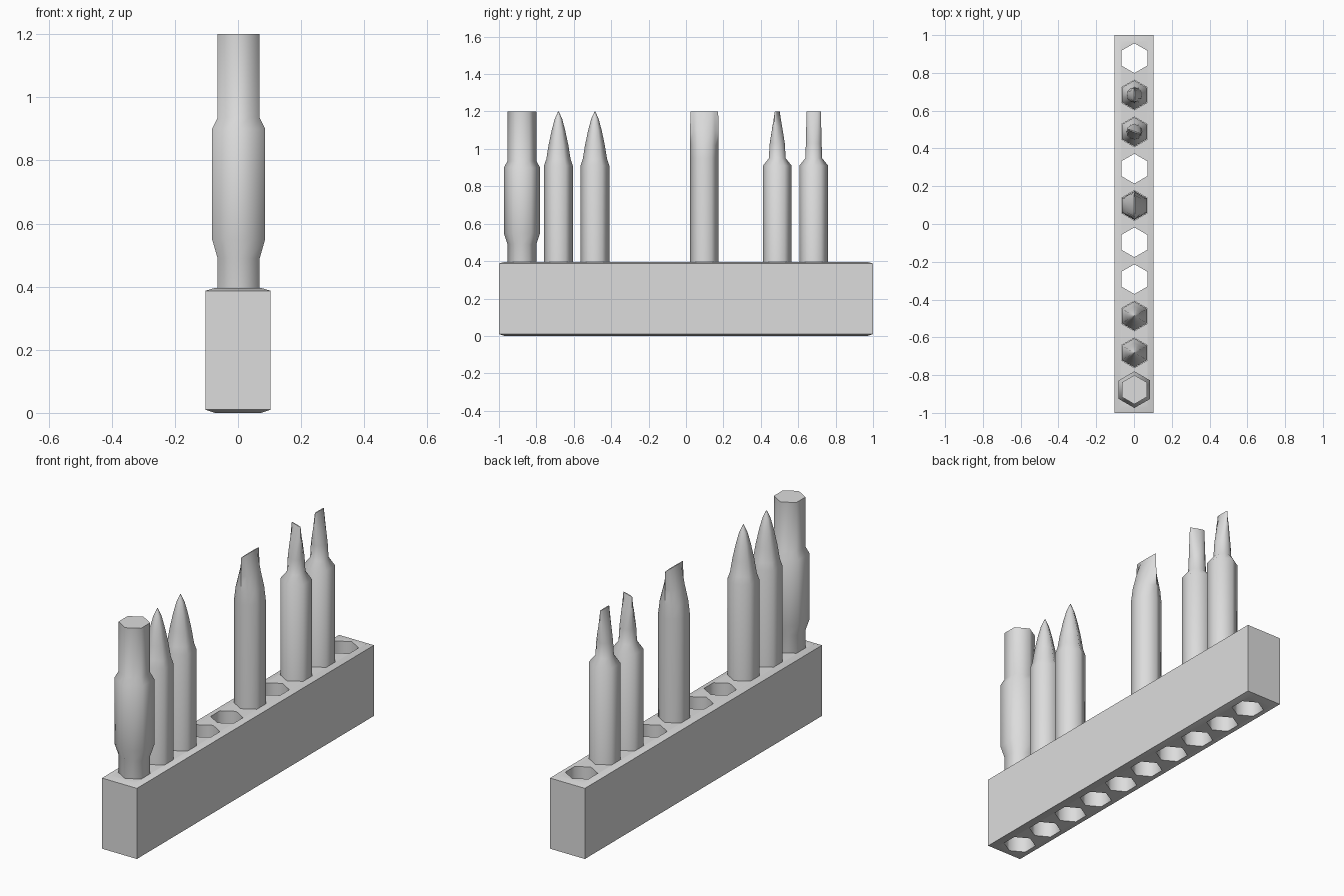
import bpy, bmesh, math

cube = bpy.data.objects.get("Cube")
if cube:
    bpy.data.objects.remove(cube, do_unlink=True)

GREY = (0.72, 0.72, 0.72, 1)
grey = bpy.data.materials.new("plain_grey")
grey.use_nodes = True
grey.diffuse_color = GREY
grey.node_tree.nodes["Principled BSDF"].inputs["Base Color"].default_value = GREY

SIDES = 12
PITCH = 0.195
FIRST = -0.877
AXIS_X = 0.002
SHAFT = 0.077
BASE = 0.2
TOP = 1.2


def add_object(name, bm):
    bmesh.ops.recalc_face_normals(bm, faces=bm.faces)
    mesh = bpy.data.meshes.new(name)
    bm.to_mesh(mesh)
    bm.free()
    mesh.materials.append(grey)
    obj = bpy.data.objects.new(name, mesh)
    bpy.context.collection.objects.link(obj)
    return obj


def select(obj):
    bpy.ops.object.select_all(action='DESELECT')
    obj.select_set(True)
    bpy.context.view_layer.objects.active = obj


def smooth(obj):
    select(obj)
    bpy.ops.object.shade_smooth_by_angle(angle=math.radians(65))


def ring(bm, y, z, rx, ry, hexagonal, turn=0.0):
    """Closed ring, hexagonal or elliptical, its long axis turned from y."""
    verts = []
    for i in range(SIDES):
        a = math.tau * i / SIDES - turn
        r = math.cos(math.pi / 6) if hexagonal and i % 2 else 1
        px, py = -rx * r * math.sin(a), ry * r * math.cos(a)
        verts.append(bm.verts.new((AXIS_X + px * math.cos(turn) - py * math.sin(turn),
                                   y + px * math.sin(turn) + py * math.cos(turn), z)))
    return verts


def loft(bm, rings):
    for low, high in zip(rings, rings[1:]):
        for i in range(len(low)):
            j = (i + 1) % len(low)
            bm.faces.new((low[i], low[j], high[j], high[i]))
    bm.faces.new(rings[0][::-1])
    bm.faces.new(rings[-1])


def bit(name, slot, sections):
    """Sections are (z, x radius, y radius, hexagonal, turn)."""
    bm = bmesh.new()
    y = FIRST + PITCH * slot
    loft(bm, [ring(bm, y, *s) for s in sections])
    smooth(add_object(name, bm))


def hex_rows(rows):
    return [(z, r, r, True) for z, r in rows]


# Holder block with slightly raised top and bottom plates
bm = bmesh.new()
layers = []
for z, inset in ((0, 0.03), (0.01, 0), (0.387, 0), (0.396, 0.03)):
    x, y = 0.103 - inset, 1 - inset
    layers.append([bm.verts.new((sx * x, sy * y, z))
                   for sx, sy in ((-1, -1), (1, -1), (1, 1), (-1, 1))])
loft(bm, layers)
holder = add_object("holder_block", bm)

# Ten hexagonal through holes
bm = bmesh.new()
for slot in range(10):
    y = FIRST + PITCH * slot
    loft(bm, [ring(bm, y, z, 0.079, 0.079, True) for z in (-0.1, 0.5)])
cutter = add_object("hole_cutter", bm)
cutter.hide_render = True
select(holder)
mod = holder.modifiers.new("holes", 'BOOLEAN')
mod.operation = 'DIFFERENCE'
mod.solver = 'EXACT'
mod.object = cutter
bpy.ops.object.modifier_apply(modifier=mod.name)
bpy.data.objects.remove(cutter, do_unlink=True)
smooth(holder)

# Thick hexagonal driver
bit("thick_bit", 0, hex_rows([(BASE, SHAFT), (0.49, SHAFT), (0.55, 0.097),
                              (0.9, 0.097), (0.935, SHAFT), (TOP, SHAFT)]))

# Two pointed bits
for slot in (1, 2):
    bit(f"pointed_bit_{slot}", slot, hex_rows([
        (BASE, SHAFT), (0.91, SHAFT), (0.945, 0.065), (1.02, 0.053),
        (1.1, 0.036), (1.16, 0.02), (TOP, 0.002)]))

# Wide flat blade
bit("wide_flat_bit", 5, [(BASE, SHAFT, SHAFT, True), (0.95, SHAFT, SHAFT, True),
                         (1.02, 0.066, 0.077, True), (1.1, 0.042, 0.076, True),
                         (TOP, 0.003, 0.074, True)])

# Two narrow flat blades on round necks
for slot, turn in ((7, math.radians(70)), (8, 0)):
    bit(f"narrow_flat_bit_{slot}", slot, [
        (BASE, SHAFT, SHAFT, True), (0.91, SHAFT, SHAFT, True),
        (0.95, 0.045, 0.045, False, turn), (1.03, 0.04, 0.042, False, turn),
        (1.12, 0.024, 0.04, False, turn), (TOP, 0.003, 0.038, False, turn)])
